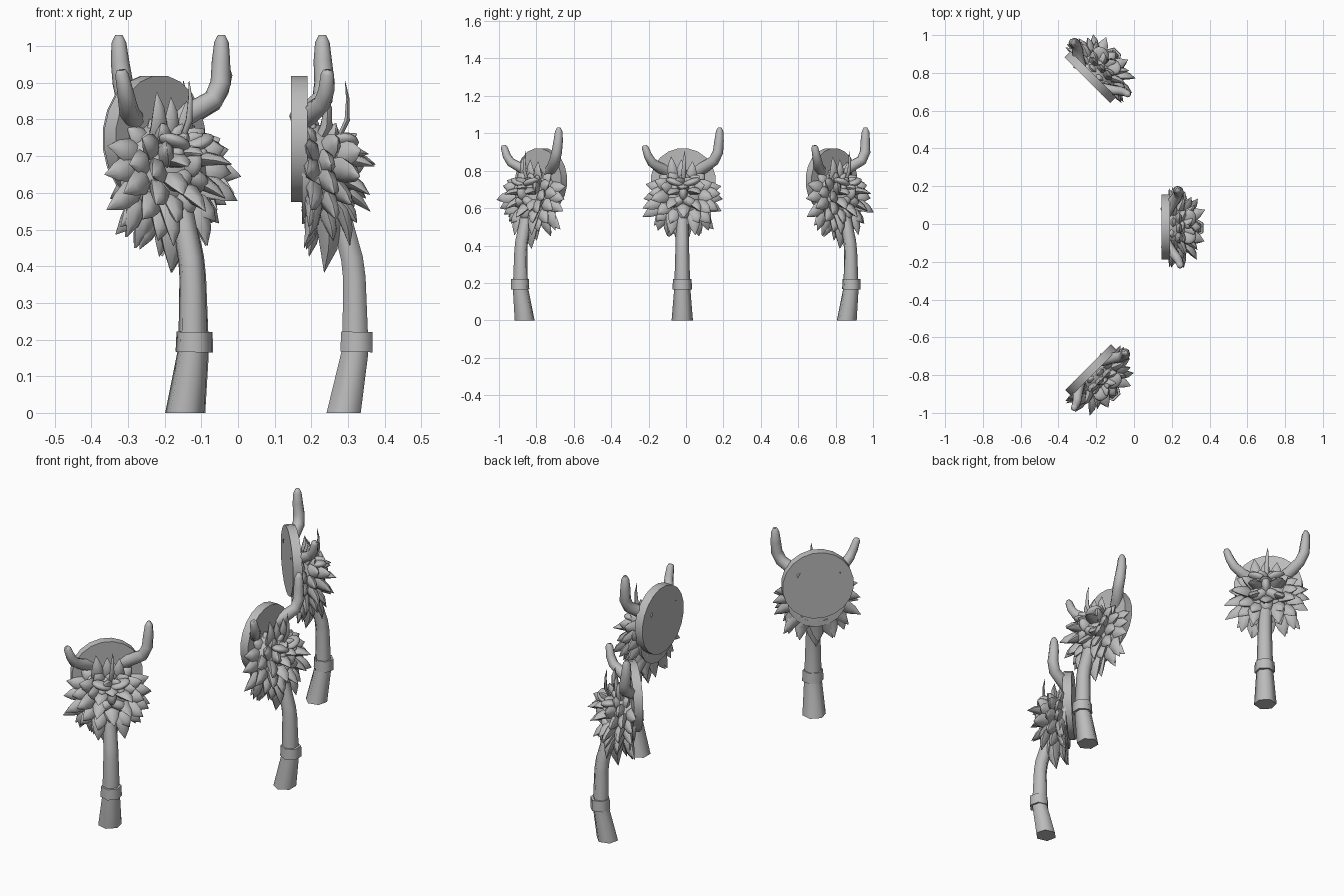
import bpy, bmesh, math, random
from mathutils import Vector, Matrix

random.seed(4)
cube = bpy.data.objects.get("Cube")
if cube:
    bpy.data.objects.remove(cube, do_unlink=True)

grey = bpy.data.materials.new("plain_grey")
grey.use_nodes = True
grey.diffuse_color = (0.5, 0.5, 0.5, 1)
grey.node_tree.nodes["Principled BSDF"].inputs["Base Color"].default_value = (0.5, 0.5, 0.5, 1)

parts = {}


def finish(name, bm, angle=65):
    bmesh.ops.recalc_face_normals(bm, faces=bm.faces)
    mesh = bpy.data.meshes.new(name)
    bm.to_mesh(mesh)
    bm.free()
    mesh.materials.append(grey)
    for poly in mesh.polygons:
        poly.use_smooth = True
    mesh.set_sharp_from_angle(angle=math.radians(angle))
    parts[name] = mesh


def tube(bm, points, radii, sides=6, flat=1.0, out=Vector((1, 0, 0))):
    """Sweep a ring along points; flat squeezes it along the out direction."""
    points = [Vector(p) for p in points]
    rings = []
    for i, (p, r) in enumerate(zip(points, radii)):
        along = (points[min(i + 1, len(points) - 1)] - points[max(i - 1, 0)]).normalized()
        side = along.cross(out).normalized()
        up = side.cross(along)
        ring = []
        for k in range(sides):
            a = math.tau * k / sides
            ring.append(bm.verts.new(p + side * math.cos(a) * r + up * math.sin(a) * r * flat))
        rings.append(ring)
    for a, b in zip(rings, rings[1:]):
        for k in range(sides):
            n = (k + 1) % sides
            bm.faces.new((a[k], a[n], b[n], b[k]))
    bm.faces.new(rings[0])
    bm.faces.new(rings[-1])


def blob(bm, centre, size, tilt=0, segments=12):
    matrix = Matrix.Translation(centre) @ Matrix.Rotation(tilt, 4, 'X') @ Matrix.Diagonal((*size, 1))
    bmesh.ops.create_uvsphere(bm, u_segments=segments, v_segments=8, radius=1, matrix=matrix)


def tuft(bm, root, tip, width, out, flat=0.6):
    """Leaf shaped lock of hair that swells, then curls to a point."""
    root, tip = Vector(root), Vector(tip)
    bulge = out * (tip - root).length * 0.12
    path = [root, root.lerp(tip, 0.35) + bulge, root.lerp(tip, 0.7) + bulge * 0.7, tip]
    tube(bm, path, [width * 0.8, width, width * 0.65, 0.001], 6, flat, out)


# Round wall plaque
bm = bmesh.new()
bmesh.ops.create_cone(bm, cap_ends=True, segments=20, radius1=0.174, radius2=0.174, depth=0.045,
                      matrix=Matrix.Translation((0.0225, 0, 0.747)) @ Matrix.Rotation(math.pi / 2, 4, 'Y')
                      @ Matrix.Rotation(math.pi / 20, 4, 'Z'))
finish("plaque", bm, 40)

# Skull under the hair, flat where it meets the plaque
bm = bmesh.new()
blob(bm, (0.03, 0, 0.655), (0.135, 0.145, 0.14), segments=16)
bmesh.ops.bisect_plane(bm, geom=bm.verts[:] + bm.edges[:] + bm.faces[:], plane_co=(0.03, 0, 0),
                       plane_no=(-1, 0, 0), clear_outer=True)
bmesh.ops.holes_fill(bm, edges=[e for e in bm.edges if e.is_boundary])
finish("head", bm)

# Mane: rings of broad tufts fanning out from the plaque to the cheeks
bm = bmesh.new()
middle = Vector((0.045, 0, 0.66))
for theta, count in ((88, 15), (68, 14), (48, 11), (28, 6)):
    for k in range(count):
        t = math.radians(theta + random.uniform(-4, 4))
        a = math.tau * (k + 0.5 * (count % 2)) / count + random.uniform(-0.08, 0.08)
        d = Vector((math.cos(t), math.sin(t) * math.sin(a), math.sin(t) * math.cos(a)))
        low = 0.225 if d.z < 0 else 0.155
        root = middle + Vector((d.x * 0.08, d.y * 0.10, d.z * low * 0.5))
        tip = middle + Vector((d.x * 0.2, d.y * 0.222, d.z * low)) * random.uniform(0.92, 1.06)
        tip.z -= 0.03 * (1 - abs(d.z))
        out = Vector((0, 0, 1)) if theta < 40 else Vector((1, 0, 0.2)).normalized()
        tuft(bm, root, tip, 0.038, out)
finish("mane", bm)

# Thin crest hair and forehead locks
bm = bmesh.new()
front = Vector((1, 0, 0))
tuft(bm, (0.125, 0, 0.74), (0.147, 0.008, 0.905), 0.012, front, 0.7)
for y, z in ((-0.065, 0.875), (0.05, 0.85), (-0.01, 0.86)):
    tuft(bm, (0.07, y * 0.8, 0.73), (0.095, y, z), 0.032, front)
finish("crest", bm)

# Beard: one long leaf with shorter locks beside it
bm = bmesh.new()
tuft(bm, (0.07, -0.005, 0.60), (0.09, -0.005, 0.383), 0.06, front, 0.7)
for s in (-1, 1):
    tuft(bm, (0.05, s * 0.06, 0.58), (0.035, s * 0.085, 0.45), 0.04, front)
    tuft(bm, (0.10, s * 0.05, 0.60), (0.16, s * 0.065, 0.455), 0.038, front)
    tuft(bm, (0.05, s * 0.10, 0.60), (0.05, s * 0.135, 0.48), 0.038, front)
finish("beard", bm)

# Face: sloping brows, eyes, beak-like nose and lips
bm = bmesh.new()
for s in (-1, 1):
    blob(bm, (0.145, s * 0.045, 0.738), (0.04, 0.05, 0.02), s * 0.35)
    blob(bm, (0.145, s * 0.045, 0.708), (0.03, 0.022, 0.02))
    blob(bm, (0.15, s * 0.032, 0.635), (0.03, 0.045, 0.026), -s * 0.5)
blob(bm, (0.155, 0, 0.685), (0.045, 0.024, 0.045))
blob(bm, (0.14, 0, 0.58), (0.035, 0.034, 0.045))
finish("face", bm)

# Horns, one tall and one short
bm = bmesh.new()
tube(bm, [(0.025, 0.08, 0.80), (0.05, 0.115, 0.82), (0.085, 0.165, 0.855), (0.091, 0.186, 0.90),
          (0.086, 0.192, 0.96), (0.085, 0.195, 1.01), (0.085, 0.195, 1.03)],
     [0.036, 0.031, 0.029, 0.028, 0.025, 0.02, 0.01], 8)
finish("tall_horn", bm)
bm = bmesh.new()
tube(bm, [(0.025, -0.09, 0.80), (0.055, -0.13, 0.818), (0.085, -0.168, 0.845), (0.096, -0.188, 0.88),
          (0.099, -0.204, 0.925), (0.099, -0.206, 0.935)],
     [0.033, 0.028, 0.025, 0.022, 0.018, 0.012], 8)
finish("short_horn", bm)

# Handle hanging from the mouth, with a collar around it
bm = bmesh.new()
tube(bm, [(0.125, -0.005, 0.58), (0.145, -0.005, 0.50), (0.166, -0.005, 0.42), (0.172, -0.005, 0.37),
          (0.175, -0.005, 0.20), (0.173, -0.005, 0.16), (0.143, -0.005, 0)],
     [0.033, 0.034, 0.036, 0.037, 0.042, 0.044, 0.057], 6, 0.96)
for v in bm.verts:
    if v.co.z < 0.03:
        v.co.z = 0
finish("handle", bm)
bm = bmesh.new()
tube(bm, [(0.178, -0.005, 0.166), (0.179, -0.005, 0.221)], [0.052, 0.05], 6, 0.98)
finish("collar", bm)

# Three mounted heads sharing the same parts
for label, x, y, turn in (("middle", 0.145, -0.015, 0), ("front", -0.243, -0.758, -45),
                          ("back", -0.247, 0.762, 45)):
    for name, mesh in parts.items():
        obj = bpy.data.objects.new(label + "_" + name, mesh)
        obj.location = (x, y, 0)
        obj.rotation_euler.z = math.radians(turn)
        bpy.context.collection.objects.link(obj)
